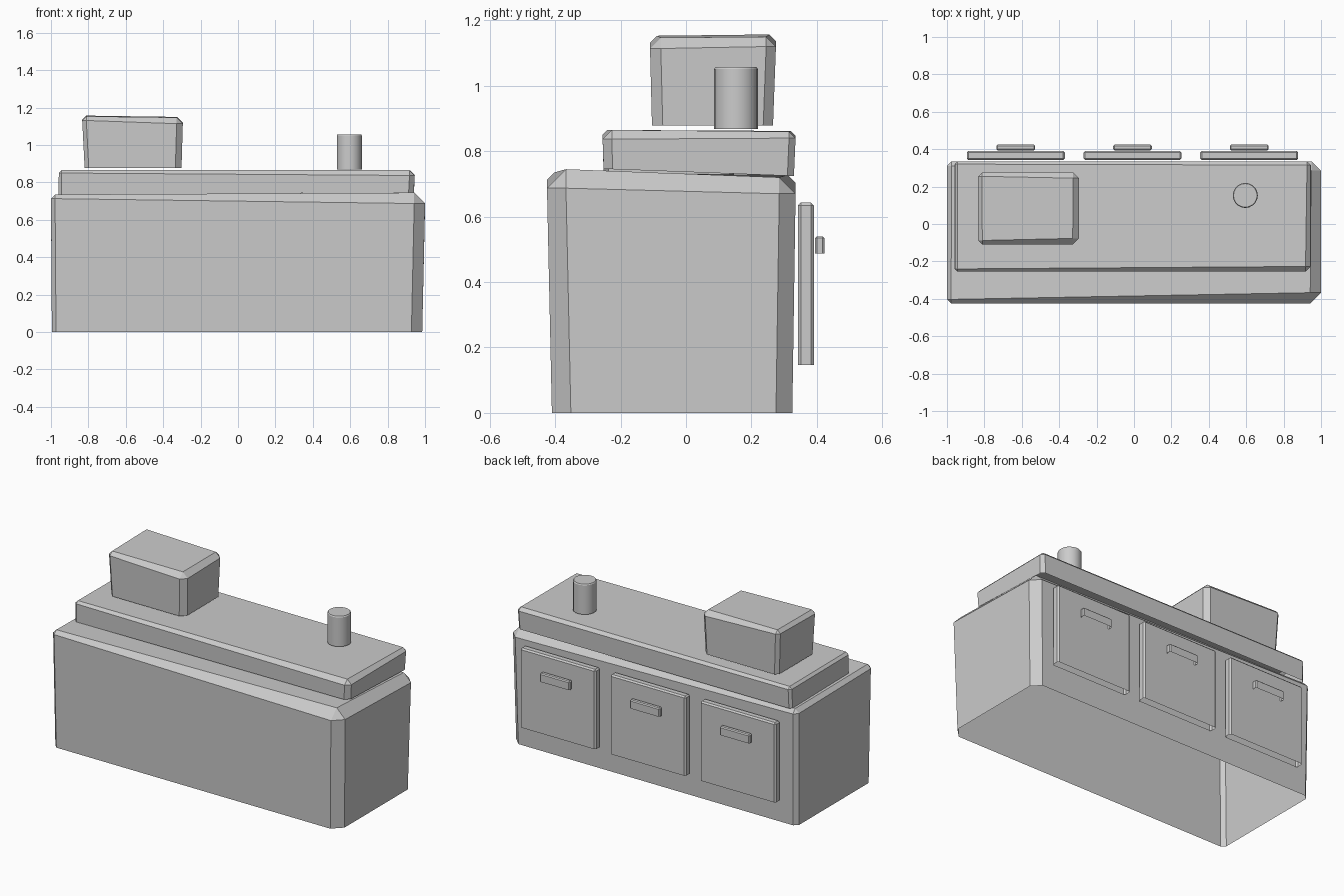
import bpy, bmesh
from math import radians

if "Cube" in bpy.data.objects:
    bpy.data.objects.remove(bpy.data.objects["Cube"])

SIGNS = [(-1, -1), (1, -1), (1, 1), (-1, 1)]  # corner order: FL, FR, BR, BL


def four(v):
    return [v] * 4 if isinstance(v, (int, float)) else v


def worn_box(name, low, high, z0, z1, chamfer):
    """Chamfered box, open underneath. low/high = (x0, x1, y0, y1) footprints."""
    z0, z1, chamfer = four(z0), four(z1), four(chamfer)
    bm = bmesh.new()

    def ring(rect, zs, drop):
        pts = []
        for k, (sx, sy) in enumerate(SIGNS):
            x, y = rect[(sx + 1) // 2], rect[2 + (sy + 1) // 2]
            c = chamfer[k]
            z = zs[k] - drop * c
            pair = [(x, y - sy * c, z), (x - sx * c, y, z)]
            pts += pair if k % 2 == 0 else pair[::-1]
        return [bm.verts.new(p) for p in pts]

    bottom = ring(low, z0, 0)
    shoulder = ring(high, z1, 1)
    top = [bm.verts.new((high[(sx + 1) // 2] - sx * chamfer[k],
                         high[2 + (sy + 1) // 2] - sy * chamfer[k], z1[k]))
           for k, (sx, sy) in enumerate(SIGNS)]
    for i in range(8):
        j = (i + 1) % 8
        bm.faces.new((bottom[i], bottom[j], shoulder[j], shoulder[i]))
    for k in range(4):
        n = (k + 1) % 4
        bm.faces.new((shoulder[2 * k], shoulder[2 * k + 1], top[k]))
        bm.faces.new((shoulder[2 * k + 1], shoulder[2 * n], top[n], top[k]))
    bm.faces.new(top)
    return finish(name, bm)


def finish(name, bm):
    mesh = bpy.data.meshes.new(name)
    bm.to_mesh(mesh)
    bm.free()
    obj = bpy.data.objects.new(name, mesh)
    bpy.context.collection.objects.link(obj)
    return obj


# Main cabinet, slightly flared and leaning
worn_box("cabinet_body", (-0.995, 0.985, -0.41, 0.325), (-1.0, 1.0, -0.425, 0.335),
         0.0, [0.735, 0.745, 0.72, 0.728], [0.022, 0.058, 0.05, 0.025])

# Raised slab on top
worn_box("worktop", (-0.96, 0.94, -0.252, 0.33), (-0.958, 0.945, -0.255, 0.335),
         [0.735, 0.745, 0.725, 0.728], [0.865, 0.865, 0.86, 0.862],
         [0.015, 0.028, 0.02, 0.015])

# Box standing on the worktop
worn_box("counter_box", (-0.82, -0.302, -0.104, 0.266), (-0.833, -0.295, -0.11, 0.275),
         0.878, [1.153, 1.147, 1.15, 1.157], [0.022, 0.033, 0.03, 0.02])

# Three doors with handles along the back
for i, x in enumerate((-0.632, -0.008, 0.616)):
    door = (x - 0.262, x + 0.262, 0.342, 0.391)
    worn_box(f"door_{i + 1}", door, door, 0.146, 0.643, 0.009)
    grip = (x - 0.103, x + 0.103, 0.394, 0.424)
    worn_box(f"handle_{i + 1}", grip, grip, 0.487, 0.54, 0.006)

# Cylindrical canister, open underneath
R, CX, CY, N = 0.067, 0.595, 0.153, 20
bm = bmesh.new()
circle = bmesh.ops.create_circle(bm, segments=N, radius=R)["verts"]
for v in circle:
    v.co.z = 0.868
edges = bm.edges[:]
for dz, scale in ((0.183, 1.0), (0.006, 0.94)):
    geom = bmesh.ops.extrude_edge_only(bm, edges=edges)["geom"]
    edges = [g for g in geom if isinstance(g, bmesh.types.BMEdge)]
    for v in (g for g in geom if isinstance(g, bmesh.types.BMVert)):
        v.co.x *= scale
        v.co.y *= scale
        v.co.z += dz
bmesh.ops.contextual_create(bm, geom=edges)
bmesh.ops.recalc_face_normals(bm, faces=bm.faces[:])
canister = finish("canister", bm)
canister.location = (CX, CY, 0)
bpy.context.view_layer.objects.active = canister
canister.select_set(True)
bpy.ops.object.shade_smooth_by_angle(angle=radians(30))
